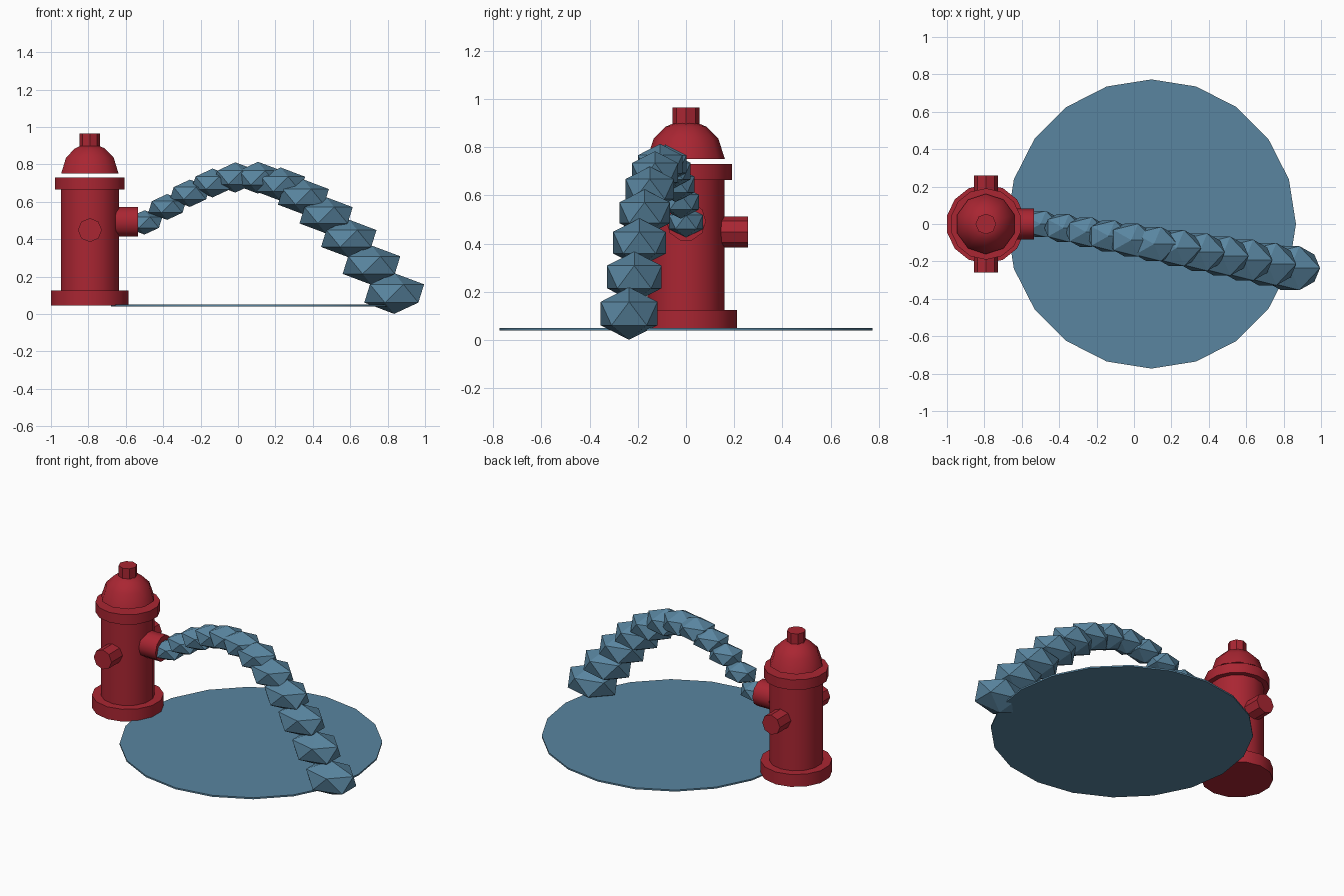
import bpy, bmesh, math

if "Cube" in bpy.data.objects:
    bpy.data.objects.remove(bpy.data.objects["Cube"])

CX = -0.792  # hydrant axis


def material(name, rgb):
    m = bpy.data.materials.new(name)
    m.diffuse_color = (*rgb, 1)
    m.use_nodes = True
    m.node_tree.nodes["Principled BSDF"].inputs["Base Color"].default_value = m.diffuse_color
    return m


RED = material("hydrant red", (0.40, 0.019, 0.032))
BLUE = material("water blue", (0.10, 0.235, 0.35))


def finish(name, mat, smooth=0):
    o = bpy.context.object
    o.name = name
    o.data.materials.append(mat)
    if smooth:
        bpy.ops.object.shade_smooth_by_angle(angle=math.radians(smooth))
    return o


def cylinder(name, mat, r, depth, loc, sides, rot=(0, 0, 0), smooth=30):
    bpy.ops.mesh.primitive_cylinder_add(vertices=sides, radius=r, depth=depth,
                                        location=loc, rotation=rot)
    return finish(name, mat, smooth)


def upright(name, r, z0, z1, sides):
    return cylinder(name, RED, r, z1 - z0, (CX, 0, (z0 + z1) / 2), sides)


# hydrant barrel and flanges
upright("base_flange", 0.212, 0.045, 0.125, 14)
upright("barrel", 0.159, 0.12, 0.67, 14)
upright("top_flange", 0.191, 0.665, 0.73, 14)
upright("top_nut", 0.055, 0.895, 0.965, 8)

# domed bonnet, floating just above the flange
profile = [(0.161, 0.752), (0.134, 0.836), (0.085, 0.885), (0.048, 0.901)]
N = 10
bm = bmesh.new()
rings = [[bm.verts.new((r * math.sin(2 * math.pi * i / N),
                        r * math.cos(2 * math.pi * i / N), z)) for i in range(N)]
         for r, z in profile]
for a, b in zip(rings, rings[1:]):
    for i in range(N):
        j = (i + 1) % N
        bm.faces.new((a[i], a[j], b[j], b[i]))
bm.faces.new(rings[0])
bm.faces.new(rings[-1])
bmesh.ops.recalc_face_normals(bm, faces=bm.faces)
me = bpy.data.meshes.new("bonnet")
bm.to_mesh(me)
bm.free()
bonnet = bpy.data.objects.new("bonnet", me)
bonnet.location.x = CX
bpy.context.collection.objects.link(bonnet)
bpy.ops.object.select_all(action='DESELECT')
bonnet.select_set(True)
bpy.context.view_layer.objects.active = bonnet
finish("bonnet", RED, 40)

# outlets: a large one spraying along +x and a small one on each side
cylinder("main_outlet", RED, 0.083, 0.12, (-0.595, 0, 0.493), 10,
         (0, math.pi / 2, 0), 40)
for side, label in ((-1, "front"), (1, "back")):
    cylinder(label + "_outlet", RED, 0.064, 0.12, (CX, side * 0.198, 0.449), 8,
             (math.pi / 2, 0, 0))

# puddle
cylinder("puddle", BLUE, 0.773, 0.01, (0.093, 0, 0.045), 20)

# arc of growing water drops
COUNT = 12
for i in range(COUNT):
    t = i / (COUNT - 1)
    r = 0.065 + 0.044 * t
    loc = (-0.5 + 1.335 * t, -0.236 * t,
           0.49 - 0.38 * t + 0.416 * math.sin(math.pi * t))
    bpy.ops.mesh.primitive_ico_sphere_add(subdivisions=1, radius=r, location=loc)
    drop = finish(f"water_drop_{i + 1}", BLUE)
    drop.scale = (1.64, 1.27, 1)
